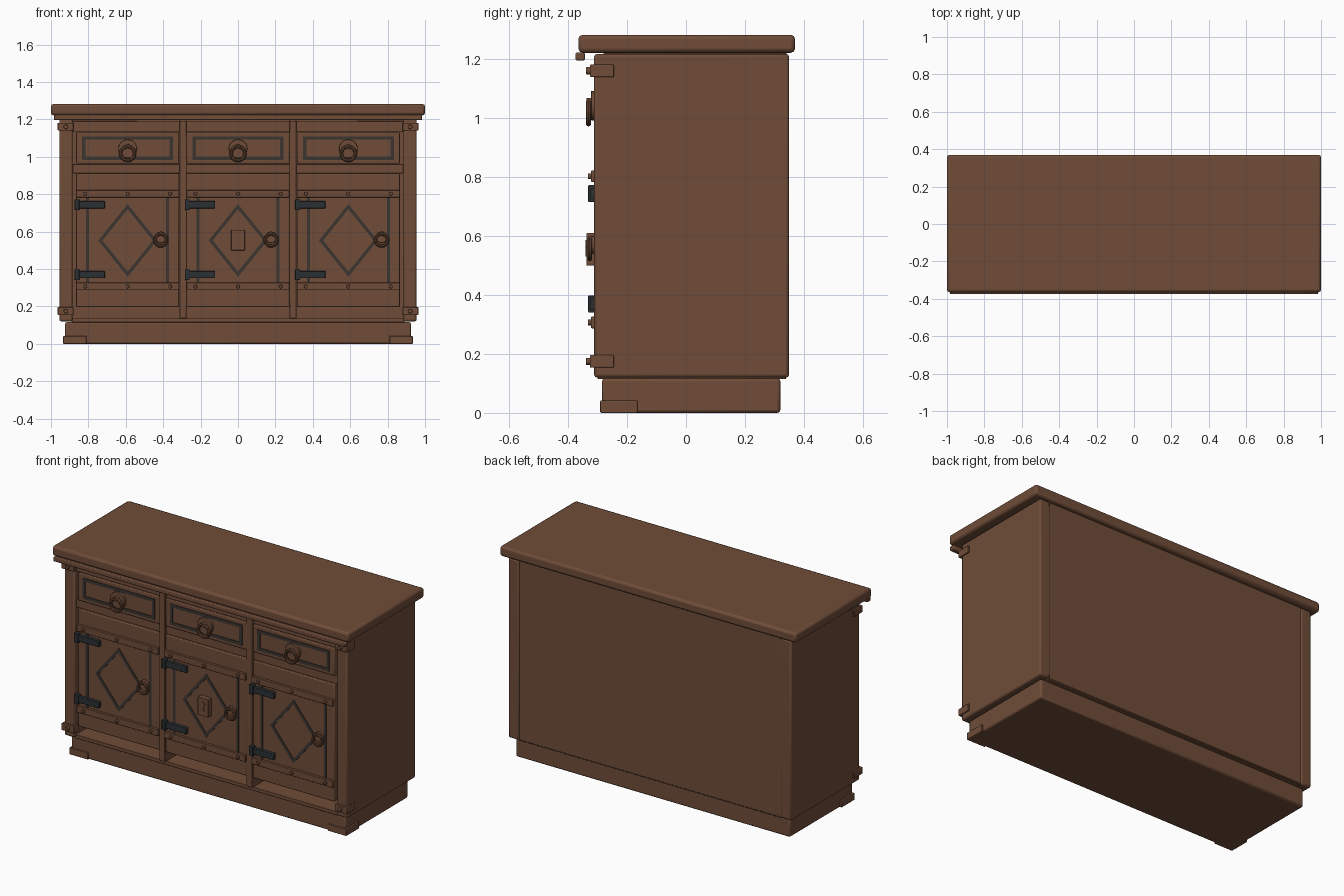
import bpy
from math import pi
from mathutils import Vector

old = bpy.data.objects.get("Cube")
if old:
    bpy.data.objects.remove(old)


def material(name, rgb):
    m = bpy.data.materials.new(name)
    m.use_nodes = True
    m.diffuse_color = (*rgb, 1)
    m.node_tree.nodes["Principled BSDF"].inputs["Base Color"].default_value = (*rgb, 1)
    return m


WOOD = material("brown wood", (0.16, 0.073, 0.04))
INLAY = material("dark inlay", (0.045, 0.036, 0.03))
IRON = material("dark iron", (0.025, 0.03, 0.033))


def finish(name, mat, bevel=0, segments=2):
    ob = bpy.context.object
    ob.name = name
    ob.data.materials.append(mat)
    if bevel:
        mod = ob.modifiers.new("rounded edges", "BEVEL")
        mod.width, mod.segments = bevel, segments
    bpy.ops.object.shade_smooth_by_angle()
    return ob


def box(name, x, y, z, mat=WOOD, bevel=0.003):
    """Box given by its (low, high) range on each axis."""
    lo, hi = Vector((x[0], y[0], z[0])), Vector((x[1], y[1], z[1]))
    bpy.ops.mesh.primitive_cube_add(size=1, location=(lo + hi) / 2)
    bpy.context.object.scale = hi - lo
    bpy.ops.object.transform_apply(location=False, rotation=False)
    return finish(name, mat, bevel)


def disc(name, x, z, radius, front, back, mat=WOOD, bevel=0.002):
    """Short cylinder facing the front."""
    bpy.ops.mesh.primitive_cylinder_add(
        vertices=24, radius=radius, depth=back - front,
        location=(x, (front + back) / 2, z), rotation=(pi / 2, 0, 0))
    return finish(name, mat, bevel)


def ring(name, x, y, z, major, minor):
    bpy.ops.mesh.primitive_torus_add(
        major_segments=28, minor_segments=10, major_radius=major, minor_radius=minor,
        location=(x, y, z), rotation=(pi / 2, 0, 0))
    return finish(name, WOOD)


def frame(name, outer, inner, front, back):
    """Flat four-sided frame between two loops of (x, z) points."""
    verts = [(x, y, z) for y in (front, back) for loop in (outer, inner) for x, z in loop]
    faces = []
    for i in range(4):
        j = (i + 1) % 4
        for a, b in ((0, 4), (4, 12), (12, 8), (8, 0)):
            faces.append((a + i, a + j, b + j, b + i))
    mesh = bpy.data.meshes.new(name)
    mesh.from_pydata(verts, [], faces)
    mesh.materials.append(INLAY)
    ob = bpy.data.objects.new(name, mesh)
    bpy.context.collection.objects.link(ob)


def rect(cx, cz, w, h):
    return [(cx - w, cz - h), (cx + w, cz - h), (cx + w, cz + h), (cx - w, cz + h)]


def diamond(cx, cz, w, h):
    return [(cx, cz - h), (cx + w, cz), (cx, cz + h), (cx - w, cz)]


FACE = -0.306  # front plane of the doors and drawers

# Plinth, carcass and top
box("plinth", (-0.925, 0.925), (-0.285, 0.32), (0, 0.117), bevel=0.01)
box("carcass_floor", (-0.89, 0.89), (-0.3, 0.34), (0.115, 0.137))
box("carcass_roof", (-0.89, 0.89), (-0.28, 0.34), (1.19, 1.222))
box("back_panel", (-0.89, 0.89), (0.32, 0.343), (0.122, 1.22))
box("top_slab", (-1, 1), (-0.365, 0.37), (1.222, 1.283), bevel=0.014)
box("front_moulding", (-0.985, 0.985), (-0.375, -0.343), (1.196, 1.223), bevel=0.005)
box("top_rail", (-0.885, 0.885), (-0.295, -0.26), (1.132, 1.192))
box("middle_rail", (-0.885, 0.885), (-0.295, -0.26), (0.912, 0.962))

# Parts repeated on both sides
for s, side in ((1, "left"), (-1, "right")):
    def span(a, b):
        return sorted((s * a, s * b))
    box(side + "_side_panel", span(0.884, 0.955), (-0.312, 0.35), (0.12, 1.218), bevel=0.01)
    box(side + "_divider", span(0.275, 0.313), (-0.312, 0.32), (0.136, 1.192))
    box(side + "_foot", span(0.81, 0.935), (-0.291, -0.165), (0, 0.042))
    for z, level in ((0.175, "lower"), (1.161, "upper")):
        box(f"{side}_{level}_corner_bracket", span(0.88, 0.964),
            (-0.326, -0.245), (z - 0.021, z + 0.021))
        disc(f"{side}_{level}_bracket_rivet", s * 0.92, z, 0.012, -0.34, -0.32)

# Three bays, each with a drawer over a door
for cx, bay in ((-0.59, "right"), (0, "middle"), (0.59, "left")):
    half = 0.275

    # Drawer with inlaid frame and ring pull
    box(bay + "_drawer", (cx - half, cx + half), (FACE, -0.25), (0.964, 1.131), bevel=0.005)
    frame(bay + "_drawer_inlay", rect(cx, 1.047, 0.243, 0.063),
          rect(cx, 1.047, 0.225, 0.045), FACE - 0.004, FACE + 0.002)
    disc(bay + "_drawer_plate", cx, 1.043, 0.05, -0.322, FACE + 0.002)
    disc(bay + "_drawer_pin", cx, 1.055, 0.014, -0.338, -0.32)
    ring(bay + "_drawer_ring", cx, -0.331, 1.018, 0.037, 0.009)

    # Door with strap bands and rivets
    box(bay + "_door", (cx - half, cx + half), (FACE, -0.26), (0.196, 0.911), bevel=0.005)
    for z, level in ((0.307, "lower"), (0.803, "upper")):
        box(f"{bay}_{level}_band", (cx - half, cx + half), (-0.322, FACE + 0.002),
            (z - 0.02, z + 0.02))
        for k in (-1, 0, 1):
            disc(f"{bay}_{level}_band_rivet", cx + k * 0.227, z, 0.01, -0.333, -0.32)

    # Door inlays
    for k in (-1, 1):
        x = cx + k * 0.214
        box(bay + "_door_strip", (x - 0.008, x + 0.008), (FACE - 0.004, FACE + 0.002),
            (0.327, 0.783), INLAY, 0)
    frame(bay + "_door_diamond", diamond(cx, 0.553, 0.157, 0.194),
          diamond(cx, 0.553, 0.135, 0.167), FACE - 0.004, FACE + 0.002)

    # Iron hinges
    for z, level in ((0.37, "lower"), (0.744, "upper")):
        box(f"{bay}_{level}_hinge_barrel", (cx - 0.284, cx - 0.258), (-0.332, -0.3),
            (z - 0.029, z + 0.029), IRON)
        box(f"{bay}_{level}_hinge_strap", (cx - 0.262, cx - 0.122), (-0.326, -0.3),
            (z - 0.019, z + 0.019), IRON)

    # Door ring pull
    disc(bay + "_door_plate", cx + 0.177, 0.57, 0.03, -0.32, FACE + 0.002)
    disc(bay + "_door_pin", cx + 0.177, 0.59, 0.01, -0.333, -0.318)
    ring(bay + "_door_ring", cx + 0.177, -0.327, 0.555, 0.032, 0.008)

# Lock plate on the middle door
box("lock_plate", (-0.037, 0.037), (-0.338, FACE + 0.002), (0.5, 0.61))
disc("keyhole_round", 0, 0.573, 0.013, -0.341, -0.336, bevel=0)
box("keyhole_slot", (-0.006, 0.006), (-0.341, -0.336), (0.53, 0.568), bevel=0)
